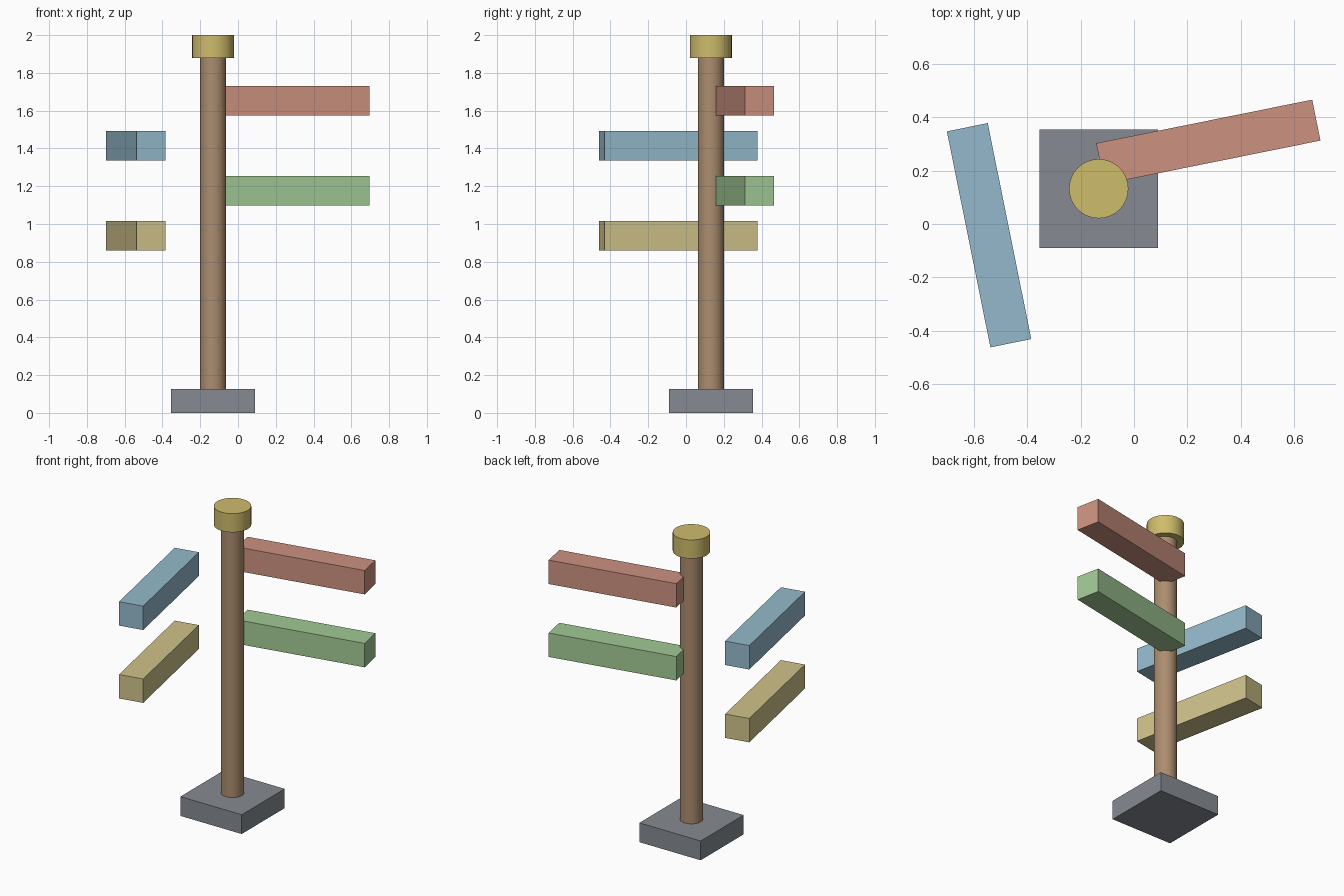
import bpy
from math import radians

cube = bpy.data.objects.get("Cube")
if cube:
    bpy.data.objects.remove(cube, do_unlink=True)


def material(name, rgb):
    """Flat material from 8-bit display values, stored as linear."""
    linear = [(c / 255 / 12.92) if c < 11 else ((c / 255 + 0.055) / 1.055) ** 2.4 for c in rgb]
    mat = bpy.data.materials.new(name)
    mat.use_nodes = True
    mat.diffuse_color = (*linear, 1)
    mat.node_tree.nodes["Principled BSDF"].inputs["Base Color"].default_value = (*linear, 1)
    return mat


def finish(name, mat):
    obj = bpy.context.object
    obj.name = name
    obj.data.name = name
    obj.data.materials.append(mat)
    return obj


def box(name, mat, centre, size, turn=0):
    bpy.ops.mesh.primitive_cube_add(size=1, location=centre)
    obj = finish(name, mat)
    obj.scale = size
    obj.rotation_euler.z = radians(turn)


def cylinder(name, mat, radius, bottom, top):
    bpy.ops.mesh.primitive_cylinder_add(
        vertices=32, radius=radius, depth=top - bottom,
        location=(POST_X, POST_Y, (top + bottom) / 2))
    finish(name, mat)
    bpy.ops.object.shade_smooth_by_angle(angle=radians(30))


POST_X, POST_Y = -0.132, 0.132
BASE_TOP, CAP_BOTTOM = 0.126, 1.878

# Base, post and cap
box("base", material("stone grey", (134, 139, 146)),
    (POST_X, POST_Y, BASE_TOP / 2), (0.443, 0.443, BASE_TOP))
cylinder("post", material("brown wood", (172, 141, 111)), 0.069, 0, CAP_BOTTOM)
cylinder("cap", material("gold", (206, 188, 108)), 0.111, CAP_BOTTOM, 2)

# Direction boards, alternating between two sides of the post
TURN = 11.4
right_place = (0.278, 0.307, TURN)
left_place = (-0.542, -0.042, TURN - 90)
boards = [
    ("red", (204, 146, 128), right_place),
    ("blue", (148, 185, 203), left_place),
    ("green", (162, 201, 149), right_place),
    ("yellow", (207, 194, 138), left_place),
]
for i, (colour, rgb, (x, y, turn)) in enumerate(boards):
    box(f"{colour}_board", material(f"{colour} paint", rgb),
        (x, y, 1.652 - 0.238 * i), (0.824, 0.156, 0.156), turn)
